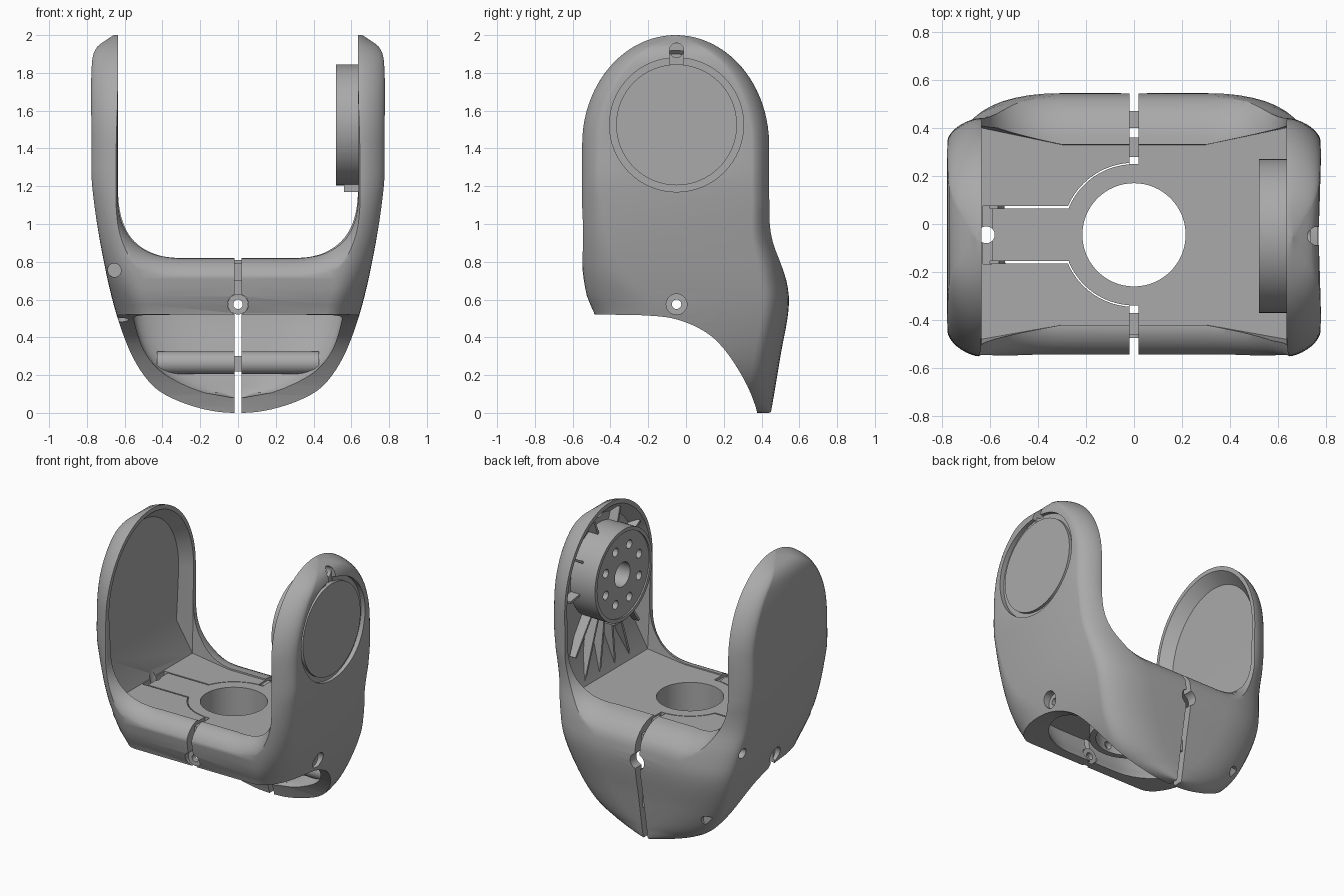
import bpy, bmesh
from math import sin, cos, pi, sqrt, radians

old = bpy.data.objects.get("Cube")
if old:
    bpy.data.objects.remove(old, do_unlink=True)

grey = bpy.data.materials.new("plain grey")
grey.use_nodes = True
grey.diffuse_color = (0.4, 0.4, 0.4, 1)
grey.node_tree.nodes["Principled BSDF"].inputs["Base Color"].default_value = (0.4, 0.4, 0.4, 1)


# ---- helpers ----
def loft(name, rings):
    bm = bmesh.new()
    loops = [[bm.verts.new(p) for p in r] for r in rings]
    n = len(loops[0])
    for a, b in zip(loops, loops[1:]):
        for i in range(n):
            j = (i + 1) % n
            bm.faces.new((a[i], a[j], b[j], b[i]))
    bm.faces.new(loops[0])
    bm.faces.new(loops[-1])
    bmesh.ops.recalc_face_normals(bm, faces=bm.faces)
    mesh = bpy.data.meshes.new(name)
    bm.to_mesh(mesh)
    bm.free()
    mesh.materials.append(grey)
    obj = bpy.data.objects.new(name, mesh)
    bpy.context.scene.collection.objects.link(obj)
    return obj


def prism(name, axis, pts, a, b):
    place = {"x": lambda p, t: (t, p[0], p[1]),
             "y": lambda p, t: (p[0], t, p[1]),
             "z": lambda p, t: (p[0], p[1], t)}[axis]
    return loft(name, [[place(p, t) for p in pts] for t in (a, b)])


def rod(name, axis, c, r, a, b, n=32):
    return prism(name, axis, [(c[0] + r * cos(2 * pi * i / n), c[1] + r * sin(2 * pi * i / n))
                              for i in range(n)], a, b)


def box(name, x, y, z):
    return prism(name, "z", [(x[0], y[0]), (x[1], y[0]), (x[1], y[1]), (x[0], y[1])], *z)


def cut(obj, tool):
    mod = obj.modifiers.new("cut", "BOOLEAN")
    mod.operation, mod.solver, mod.object = "DIFFERENCE", "EXACT", tool
    bpy.context.view_layer.update()
    done = obj.evaluated_get(bpy.context.evaluated_depsgraph_get())
    mesh = bpy.data.meshes.new_from_object(done)
    obj.modifiers.clear()
    obj.data = mesh
    bpy.data.objects.remove(tool, do_unlink=True)


def curve(pts, t):
    """Smooth interpolation through (t, value) points."""
    t = min(max(t, pts[0][0]), pts[-1][0])
    last = len(pts) - 1
    i = next(k for k in range(last) if t <= pts[k + 1][0])

    def slope(k):
        a, b = pts[max(k - 1, 0)], pts[min(k + 1, last)]
        return (b[1] - a[1]) / (b[0] - a[0])
    (t0, v0), (t1, v1) = pts[i], pts[i + 1]
    h = t1 - t0
    u = (t - t0) / h
    return (v0 * (1 + 2 * u) * (1 - u) ** 2 + v1 * u * u * (3 - 2 * u)
            + h * u * (1 - u) * (slope(i) * (1 - u) - slope(i + 1) * u))


# ---- outer shape: half widths by root of height, the rest by height ----
WIDTH = [(0, .02), (.14, .2), (.32, .4), (.48, .52), (.67, .62), (.866, .7),
         (1.095, .772), (1.2, .775), (1.35, .775), (1.39, .75), (1.414, .66)]
HOLLOW = [(.283, .04), (.316, .2), (.424, .36), (.548, .48), (.67, .54), (.837, .58)]
FRONT = [(0, -.48), (.5, -.48), (.62, -.525), (.8, -.55), (1.42, -.55)]
BACK = [(0, .45), (.3, .5), (.58, .545), (.75, .52), (.92, .465), (1.1, .442), (1.42, .44)]
FRONT_CORNER = [(.5, .36), (.6, .33), (.72, .23), (.9, .15), (1.2, .1)]
MID, SHOULDER = -.055, 1.42


def section(z, w, inset=0):
    f, b = curve(FRONT, z) + inset, curve(BACK, z) - inset
    if z > SHOULDER:
        half = .495 * sqrt(max(0, 1 - ((z - SHOULDER) / .58) ** 2))
        f, b = MID - half, MID + half
    low = min(max((1.1 - z) / .4, 0), 1)
    power = 1.25 - .25 * low
    edge = min(.135, w - .635) if z > SHOULDER else .13
    front_rx = .36 if inset else edge + .05 * low
    pts = []
    for sx, sy, start in ((1, 1, 0), (-1, 1, 1), (-1, -1, 2), (1, -1, 3)):
        rx = min(w * .98, edge + .22 * low if sy > 0 else front_rx)
        ry = min((b - f) * .49, .09 + .05 * low if sy > 0 else curve(FRONT_CORNER, z))
        cx, cy = sx * (w - rx), (b - ry if sy > 0 else f + ry)
        for k in range(10):
            a = pi / 2 * (k if start % 2 == 0 else 9 - k) / 9
            pts.append((cx + sx * rx * abs(cos(a)) ** power, cy + sy * ry * abs(sin(a)) ** power, z))
    return pts


heights = [2 * sin(pi / 2 * i / 64) ** 2 for i in range(64)] + [1.9995]
body = loft("fork_shell", [section(z, curve(WIDTH, sqrt(z))) for z in heights])

# sweeping lower edge
EDGE = [(-.7, .52), (-.44, .52), (-.2, .515), (-.05, .495), (.1, .43), (.2, .34),
        (.3, .19), (.36, .06), (.39, -.05)]
under = [(-.7 + 1.09 * i / 50, curve(EDGE, -.7 + 1.09 * i / 50)) for i in range(51)]
cut(body, prism("under_cutter", "x", under + [(.39, -.3), (-.7, -.3)], -1, 1))

# hollow below the floor
levels = [.081 + .62 * i / 24 for i in range(25)]
cut(body, loft("hollow_cutter", [section(z, curve(HOLLOW, sqrt(z)), .07) for z in levels]))


# opening between the arms, flaring towards front and back
def opening(y, drop, flare):
    hw, pts = .635 + flare, []
    for i in range(25):
        a = pi / 2 * i / 24
        pts.append((hw - .36 * (1 - cos(a) ** .8), y, 1.22 - drop - .4 * sin(a) ** .8))
    pts = [(hw, y, 2.3)] + pts
    return pts + [(-x, yy, z) for x, yy, z in reversed(pts)]


stations = [(-.7, .14, .01)]
for i in range(8, 0, -1):
    a = pi / 2 * i / 8
    stations.append((-.41 - .14 * sin(a), .14 * (1 - cos(a)), .01 * (1 - cos(a))))
for i in range(9):
    a = pi / 2 * i / 8
    stations.append((.33 + .22 * sin(a), .2 * (1 - cos(a)), .01 * (1 - cos(a))))
stations.append((.7, .2, .01))
cut(body, loft("opening_cutter", [opening(*s) for s in stations]))


# dished inner faces of the arms, down to the flat floor
def dish(x, yf, yb, bottom, half, top):
    arch = [(x, MID + half * cos(pi * i / 32), SHOULDER + (top - SHOULDER) * sin(pi * i / 32))
            for i in range(33)]
    return [(x, yf, bottom), (x, yb, bottom)] + arch


middle, rim, deep = (-.42, .33, .81, .455, 1.96), (-.48, .4, .81, .47, 1.97), (-.42, .33, 1.05, .41, 1.9)
layers = ((.71, deep), (.635, rim), (.3, middle))
cut(body, loft("dish_cutter", [dish(-x, *s) for x, s in layers] + [dish(x, *s) for x, s in reversed(layers)]))

# round floor hole, front and back splits
HOLE = (0, -.045)
cut(body, rod("hole_cutter", "z", HOLE, .215, .4, 1, 64))
for y in ((-.8, -.34), (.25, .8)):
    cut(body, box("split_cutter", (-.018, .018), y, (-.2, 1)))

# key-shaped slits around the floor cover
for side in (1, -1):
    arc = [radians(94 + 63.5 * i / 16) for i in range(17)]
    band = [(.3 * cos(a), HOLE[1] + side * .3 * sin(a)) for a in arc]
    band += [(.294 * cos(a), HOLE[1] + side * .294 * sin(a)) for a in reversed(arc)]
    cut(body, prism("arc_slit", "z", band, .6, .9))
    y = HOLE[1] + side * .115
    cut(body, box("straight_slit", (-.6, -.27), (y - .005, y + .005), (.6, .9)))
cut(body, box("cover_pit", (-.628, -.592), (-.166, .076), (.75, .9)))
cut(body, rod("pit_hole", "z", (-.615, -.045), .035, .3, .9))

# cross-drilled screw holes with wide mouths
cut(body, rod("side_drill", "x", (-.05, .575), .025, -1, 1))
for s in (1, -1):
    cut(body, rod("side_mouth", "x", (-.05, .575), .055, s * .62, s))
cut(body, rod("front_mouth", "y", (0, .575), .055, -.8, -.3))
cut(body, rod("back_mouth", "y", (0, .575), .055, .3, .8))
cut(body, rod("upper_corner_hole", "y", (-.655, .755), .036, -.7, -.4))
cut(body, rod("rear_corner_hole", "x", (.37, .755), .036, -.8, -.65))
cut(body, rod("low_corner_hole", "y", (-.47, .24), .04, .42, .7))

# round recess and notch on the outside of the left arm
AXLE = (-.05, 1.525)
cut(body, rod("recess_cutter", "x", AXLE, .355, .745, 1, 64))
cut(body, rod("notch_hole", "x", (-.05, 1.92), .038, .69, 1))
cut(body, box("notch_slot", (.735, 1), (-.088, -.012), (1.84, 1.92)))
parts = [body, rod("outer_cap", "x", AXLE, .32, .72, .765, 64)]

# hub with bolt circle on the inside of the left arm
hub = rod("hub", "x", AXLE, .32, .52, .74, 64)
cut(hub, rod("hub_face", "x", AXLE, .295, .4, .53, 64))
cut(hub, rod("hub_bore", "x", AXLE, .085, .4, .68))
for i in range(8):
    a = 2 * pi * (i + .5) / 8
    cut(hub, rod("bolt_hole", "x", (AXLE[0] + .2 * cos(a), AXLE[1] + .2 * sin(a)), .03, .4, .6, 20))
parts += [hub, box("hub_tab", (.56, .7), (-.09, -.01), (1.17, 1.24))]


# ribs radiating from the hub
def rib(angle, reach, outer):
    a, rings = radians(angle), []
    for s in (-.008, .008):
        rings.append([(x, AXLE[0] + r * cos(a) - s * sin(a), AXLE[1] + r * sin(a) + s * cos(a))
                      for r, x in ((.3, .64), (.3, .735), (reach, outer), (reach, .645))])
    return loft("hub_rib", rings)


parts += [rib(a, .42, .7) for a in range(-10, 191, 40)]
parts += [rib(-90 + s * a, .7 / cos(radians(a * .8)), .67) for a in (7, 20) for s in (1, -1)]
parts += [rib(-90 + s * 36, .6, .69) for s in (1, -1)]

# collar below the floor hole, cross-drilled
collar = rod("floor_collar", "z", HOLE, .255, .53, .8, 64)
cut(collar, rod("collar_bore", "z", HOLE, .215, .4, 1, 64))
cut(collar, rod("collar_side_drill", "x", (-.05, .575), .027, -1, 1))
cut(collar, rod("collar_front_drill", "y", (0, .575), .027, -1, 1))

# clamp nut, bridging tabs and rear ridge
nut = rod("clamp_nut", "y", (0, .575), .054, -.475, -.44)
cut(nut, rod("nut_bore", "y", (0, .575), .025, -1, 0))
parts += [collar, nut]
GAP = (-.02, .02)
parts += [box("front_tab", GAP, (-.46, -.37), (.7, .79)),
          box("inner_back_tab", GAP, (.28, .36), (.7, .8)),
          box("upper_back_tab", GAP, (.4, .47), (.66, .74)),
          box("lower_back_tab", GAP, (.4, .46), (.22, .3))]
parts += [rod("rear_ridge", "x", (.375, .265), .06, s * .018, s * .43) for s in (1, -1)]

# smooth surfaces with crisp edges
for p in parts:
    p.data.shade_smooth()
    p.data.set_sharp_from_angle(angle=radians(32))
